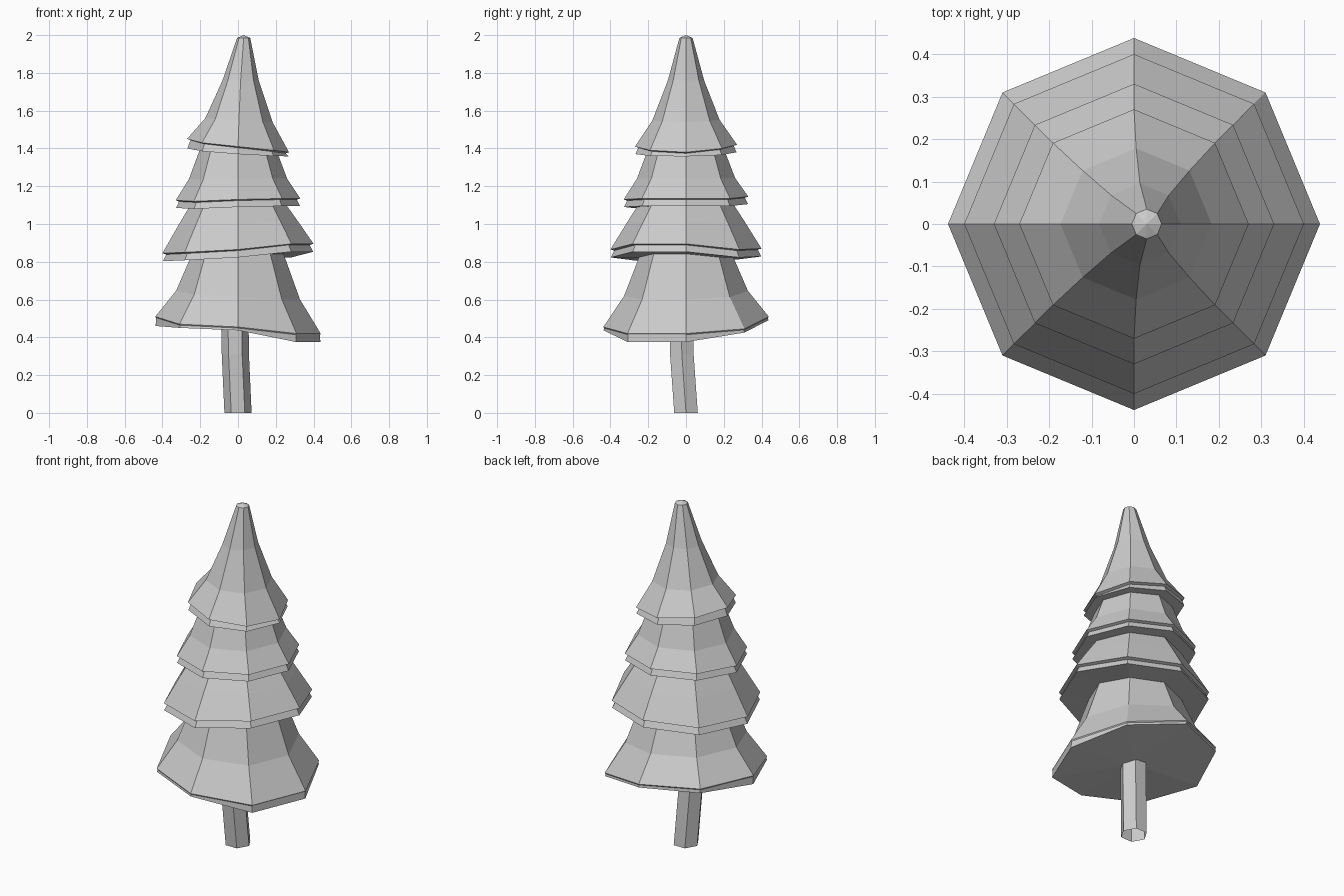
import bpy
from math import cos, sin, pi

if "Cube" in bpy.data.objects:
    bpy.data.objects.remove(bpy.data.objects["Cube"])


def loft(name, sides, rings, bottom, top):
    """Skin rings of (radius, z, centre x, centre y, per-corner z offsets); fan the ends (None = open)."""
    verts, faces = [], []
    for r, z, cx, cy, offs in rings:
        for i in range(sides):
            a = 2 * pi * i / sides
            verts.append((cx + r * cos(a), cy + r * sin(a), z + (offs[i] if offs else 0)))
    for k in range(len(rings) - 1):
        for i in range(sides):
            j = (i + 1) % sides
            faces.append((k * sides + i, k * sides + j, (k + 1) * sides + j, (k + 1) * sides + i))
    last = (len(rings) - 1) * sides
    for point, start, flip in ((bottom, 0, True), (top, last, False)):
        if point is None:
            continue
        c = len(verts)
        verts.append(point)
        for i in range(sides):
            e = (start + i, start + (i + 1) % sides)
            faces.append((c, e[1], e[0]) if flip else (c, e[0], e[1]))
    mesh = bpy.data.meshes.new(name)
    mesh.from_pydata(verts, [], faces)
    mesh.update()
    obj = bpy.data.objects.new(name, mesh)
    bpy.context.collection.objects.link(obj)
    return obj


def tier(name, radius, groove, lips, rim, upper):
    """Eight-sided skirt: wavy rim heights, a thin lip under it, then the cone above."""
    mean = sum(rim) / 8
    wave = [z - mean for z in rim]
    rings = [(radius - 0.002, mean, 0, 0, [w - l for w, l in zip(wave, lips)]),
             (radius - groove, mean - 0.006, 0, 0, wave),
             (radius, mean, 0, 0, wave)]
    for r, z, cx, cy, k in upper:
        rings.append((r, z, cx, cy, [w * k for w in wave]))
    r, z, cx, cy, k = upper[-1]
    loft(name, 8, rings, (0, 0, mean - sum(lips) / 8), (cx, cy, z + 0.015))


# Leaning six-sided trunk, open underneath
loft("trunk", 6, [(0.072, 0, 0, 0, None), (0.072, 0.31, -0.014, -0.022, None),
                  (0.073, 0.50, -0.017, -0.026, None)], None, (-0.017, -0.026, 0.5))

# Branch tiers, rim heights listed anticlockwise from +x
tier("bottom_tier", 0.438, 0.004, [.045, .02, .02, .025, .05, .02, .018, .045],
     [.42, .445, .51, .515, .51, .47, .455, .42],
     [(0.328, 0.625, 0, 0, 0.5), (0.235, 0.86, 0, 0, 0), (0.2, 0.90, 0, 0, 0)])
tier("lower_middle_tier", 0.40, 0.02, [.042] * 8,
     [.895, .865, .87, .855, .845, .85, .865, .895],
     [(0.318, 1.00, 0, 0, 0.5), (0.235, 1.13, 0, 0, 0), (0.2, 1.18, 0, 0, 0)])
tier("upper_middle_tier", 0.33, 0.018, [.04] * 8,
     [1.135, 1.135, 1.145, 1.14, 1.125, 1.12, 1.13, 1.135],
     [(0.26, 1.24, 0, 0, 0.3), (0.2, 1.40, 0, 0, 0), (0.16, 1.45, 0, 0, 0)])
tier("top_tier", 0.27, 0.018, [.022, .035, .04, .045, .05, .045, .04, .03],
     [1.38, 1.40, 1.42, 1.44, 1.45, 1.43, 1.41, 1.39],
     [(0.178, 1.55, 0.005, 0, 0.3), (0.096, 1.76, 0.014, 0, 0), (0.035, 1.985, 0.03, 0, 0)])
